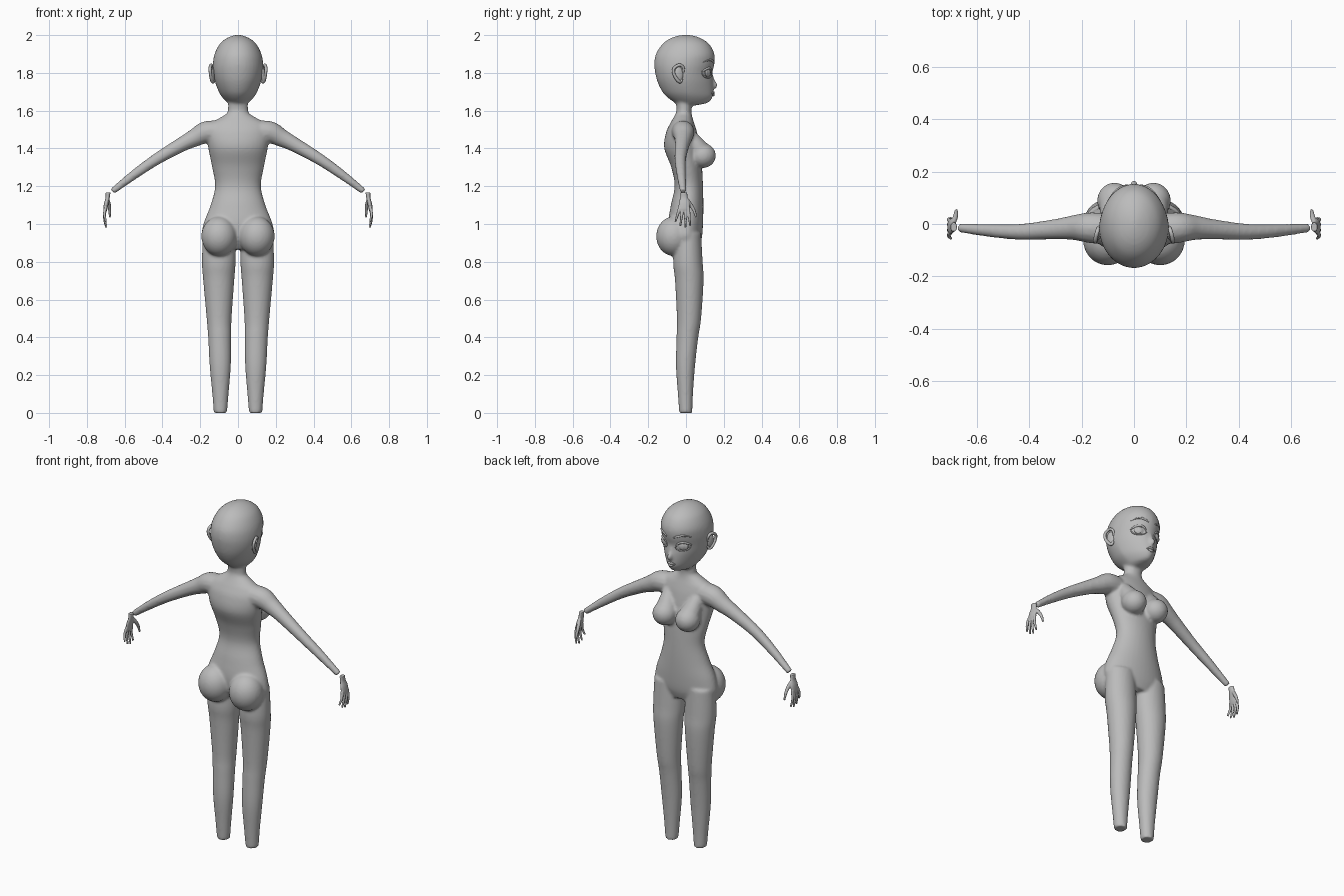
import bpy, bmesh, math
from mathutils import Vector, Matrix
from mathutils.bvhtree import BVHTree

grey = bpy.data.materials.new("plain grey")
grey.diffuse_color = (0.5, 0.5, 0.5, 1)


# ---- helpers ----
def spline(rows, n=5):
    """Catmull-Rom through rows of numbers."""
    out = []
    for i in range(len(rows) - 1):
        a, b = rows[max(i - 1, 0)], rows[i]
        c, d = rows[i + 1], rows[min(i + 2, len(rows) - 1)]
        for k in range(n):
            t = k / n
            out.append([0.5 * (2 * q + (r - p) * t + (2 * p - 5 * q + 4 * r - s) * t * t
                               + (3 * q - p - 3 * r + s) * t ** 3)
                        for p, q, r, s in zip(a, b, c, d)])
    out.append(list(rows[-1]))
    return out


def loft(bm, rings):
    vs = [[bm.verts.new(p) for p in ring] for ring in rings]
    m = len(vs[0])
    for a, b in zip(vs, vs[1:]):
        for i in range(m):
            bm.faces.new((a[i], a[(i + 1) % m], b[(i + 1) % m], b[i]))
    bm.faces.new(vs[0][::-1])
    bm.faces.new(vs[-1])


def stack(bm, rows, side=1, m=40):
    """Rows: height, centre x, half width, back y, front y, front taper."""
    rings = []
    for z, xc, hw, y0, y1, tp in spline(rows):
        ring = []
        for i in range(m):
            a = 2 * math.pi * i / m
            c, s = math.cos(a), math.sin(a)
            ring.append(((xc + hw * c * (1 - tp * max(0, s))) * side,
                         (y0 + y1) / 2 + (y1 - y0) / 2 * s, z))
        rings.append(ring)
    loft(bm, rings)


def tube(bm, pts, side=1, m=14, n=5):
    """Round tube through points x, y, z, radius."""
    pts = spline(pts, n)
    ps = [Vector((p[0] * side, p[1], p[2])) for p in pts]
    rings = []
    for i, p in enumerate(ps):
        d = (ps[min(i + 1, len(ps) - 1)] - ps[max(i - 1, 0)]).normalized()
        u = d.cross(Vector((0.05, 1, 0.03))).normalized()
        v = d.cross(u)
        rings.append([p + pts[i][3] * (u * math.cos(2 * math.pi * k / m) + v * math.sin(2 * math.pi * k / m))
                      for k in range(m)])
    loft(bm, rings)


def ball(bm, c, s, rot=None):
    mat = Matrix.Translation(c) @ (rot or Matrix()) @ Matrix.Diagonal((*s, 1))
    bmesh.ops.create_uvsphere(bm, u_segments=28, v_segments=16, radius=1, matrix=mat)


def finish(bm, name, voxel=0, smooth=0, mirror=False):
    bmesh.ops.recalc_face_normals(bm, faces=bm.faces[:])
    me = bpy.data.meshes.new(name)
    bm.to_mesh(me)
    bm.free()
    ob = bpy.data.objects.new(name, me)
    bpy.context.collection.objects.link(ob)
    me.materials.append(grey)
    for p in me.polygons:
        p.use_smooth = True
    if voxel:
        r = ob.modifiers.new("blend", 'REMESH')
        r.mode = 'VOXEL'
        r.voxel_size = voxel
        r.use_smooth_shade = True
        s = ob.modifiers.new("soften", 'SMOOTH')
        s.iterations = smooth
    if mirror:
        ob.modifiers.new("mirror", 'MIRROR').use_mirror_merge = False
    return ob


# ---- body: torso, head, legs, arms blended into one skin ----
bm = bmesh.new()
stack(bm, [(.865, 0, .13, -.05, .065, 0), (.92, 0, .19, -.085, .083, 0), (1.0, 0, .183, -.095, .09, 0),
           (1.1, 0, .145, -.08, .092, 0), (1.2, 0, .121, -.06, .09, 0), (1.3, 0, .137, -.078, .085, 0),
           (1.4, 0, .157, -.115, .075, 0), (1.48, 0, .168, -.107, .06, 0), (1.53, 0, .15, -.085, .045, 0),
           (1.56, 0, .10, -.068, .035, 0), (1.585, 0, .06, -.055, .03, 0), (1.61, 0, .053, -.05, .03, 0),
           (1.68, 0, .052, -.06, .04, 0)])
stack(bm, [(1.628, 0, .04, -.045, .05, 0), (1.642, 0, .057, -.06, .115, .3), (1.67, 0, .083, -.098, .14, .3),
           (1.70, 0, .102, -.125, .146, .28), (1.75, 0, .121, -.15, .145, .2), (1.80, 0, .131, -.163, .14, .12),
           (1.85, 0, .133, -.168, .151, .08), (1.9, 0, .124, -.159, .15, 0), (1.95, 0, .099, -.127, .125, 0),
           (1.98, 0, .066, -.088, .085, 0), (1.996, 0, .03, -.045, .043, 0), (2.001, 0, .006, -.01, .01, 0)])
tube(bm, [(0, .132, 1.80, .007), (0, .143, 1.76, .010), (0, .157, 1.733, .012), (0, .142, 1.722, .008)])
for side in (1, -1):
    stack(bm, [(.95, .1, .085, -.06, .08, 0), (.8, .102, .089, -.068, .088, 0), (.7, .102, .082, -.058, .093, 0),
               (.5, .1, .066, -.048, .08, 0), (.4, .097, .061, -.05, .065, 0), (.25, .094, .056, -.053, .048, 0),
               (.1, .093, .043, -.043, .037, 0), (0, .093, .035, -.036, .033, 0)], side)
    tube(bm, [(.10, -.02, 1.488, .06), (.17, -.014, 1.485, .059), (.23, -.014, 1.456, .048),
              (.30, -.02, 1.42, .039), (.43, -.03, 1.344, .031), (.55, -.025, 1.261, .025),
              (.665, -.015, 1.173, .017)], side)
    ball(bm, (.1 * side, -.064, .935), (.094, .094, .105))        # buttock
    ball(bm, (.074 * side, .088, 1.362), (.067, .07, .066))       # breast
    tube(bm, [(.09, .02, 1.47, .035), (.082, .05, 1.42, .05), (.075, .075, 1.38, .06)], side)
body = finish(bm, "body", .008, 5)

# surface finder for placing the face parts
tree = BVHTree.FromObject(body, bpy.context.evaluated_depsgraph_get())


def face_y(x, z):
    hit = tree.ray_cast(Vector((x, 1, z)), Vector((0, -1, 0)))[0]
    return hit.y if hit else .12


def on_face(pts, lift=0):
    return [(x, face_y(x, z) + lift, z, r) for x, z, r in pts]


# ---- eyes ----
EX, EZ = .06, 1.80
turn = Matrix.Rotation(math.radians(-25), 4, 'Z')
ey = face_y(EX, EZ)
bm = bmesh.new()
ball(bm, (EX, ey - .003, EZ), (.03, .009, .023), turn)
ball(bm, (EX, ey + .003, EZ), (.015, .006, .018), turn)
finish(bm, "eyes", mirror=True)

# ---- eyelids ----
bm = bmesh.new()
tube(bm, on_face([(.026, 1.79, .002), (.038, 1.814, .005), (.06, 1.826, .006), (.082, 1.818, .006),
                  (.096, 1.805, .003)]), m=8)
tube(bm, on_face([(.026, 1.79, .002), (.042, 1.778, .004), (.064, 1.774, .004), (.084, 1.783, .004),
                  (.096, 1.805, .002)]), m=8)
finish(bm, "eyelids", mirror=True)

# ---- eyebrows ----
bm = bmesh.new()
tube(bm, on_face([(.022, 1.852, .004), (.045, 1.863, .006), (.072, 1.868, .005), (.1, 1.855, .002)]), m=8)
finish(bm, "eyebrows", mirror=True)

# ---- lips ----
bm = bmesh.new()
tube(bm, on_face([(-.026, 1.693, .002), (-.01, 1.698, .006), (0, 1.696, .006), (.01, 1.698, .006),
                  (.026, 1.693, .002)], .001), m=8)
tube(bm, on_face([(-.022, 1.69, .002), (0, 1.684, .008), (.022, 1.69, .002)], .001), m=8)
finish(bm, "lips")

# ---- ears ----
bm = bmesh.new()
ball(bm, (.132, -.038, 1.793), (.009, .024, .038), Matrix.Rotation(.25, 4, 'Z'))
tube(bm, [(.128, -.016, 1.80, .006), (.135, -.014, 1.828, .007), (.142, -.035, 1.842, .008),
          (.148, -.063, 1.825, .008), (.146, -.064, 1.795, .008), (.139, -.045, 1.762, .009),
          (.131, -.03, 1.752, .008), (.126, -.022, 1.768, .006)], m=10)
finish(bm, "ears", mirror=True)

# ---- hands ----
bm = bmesh.new()
stack(bm, [(1.167, .688, .013, -.03, .006, 0), (1.14, .69, .011, -.031, .01, 0),
           (1.11, .697, .012, -.038, .02, 0), (1.08, .702, .011, -.04, .02, 0),
           (1.065, .703, .007, -.036, .014, 0)], m=24)
for y0, y1, tip in ((-.034, -.056, 1.012), (-.018, -.03, .988), (-.002, -.003, .98), (.013, .022, .99)):
    tube(bm, [(.702, y0, 1.085, .0085), (.707, (y0 + y1) / 2, (1.085 + tip) / 2, .0075),
              (.698, y1, tip, .005)], m=10)
tube(bm, [(.69, .004, 1.13, .01), (.682, .026, 1.10, .01), (.679, .044, 1.068, .008),
          (.678, .053, 1.035, .005)], m=10)
finish(bm, "hands", .003, 3, True)
